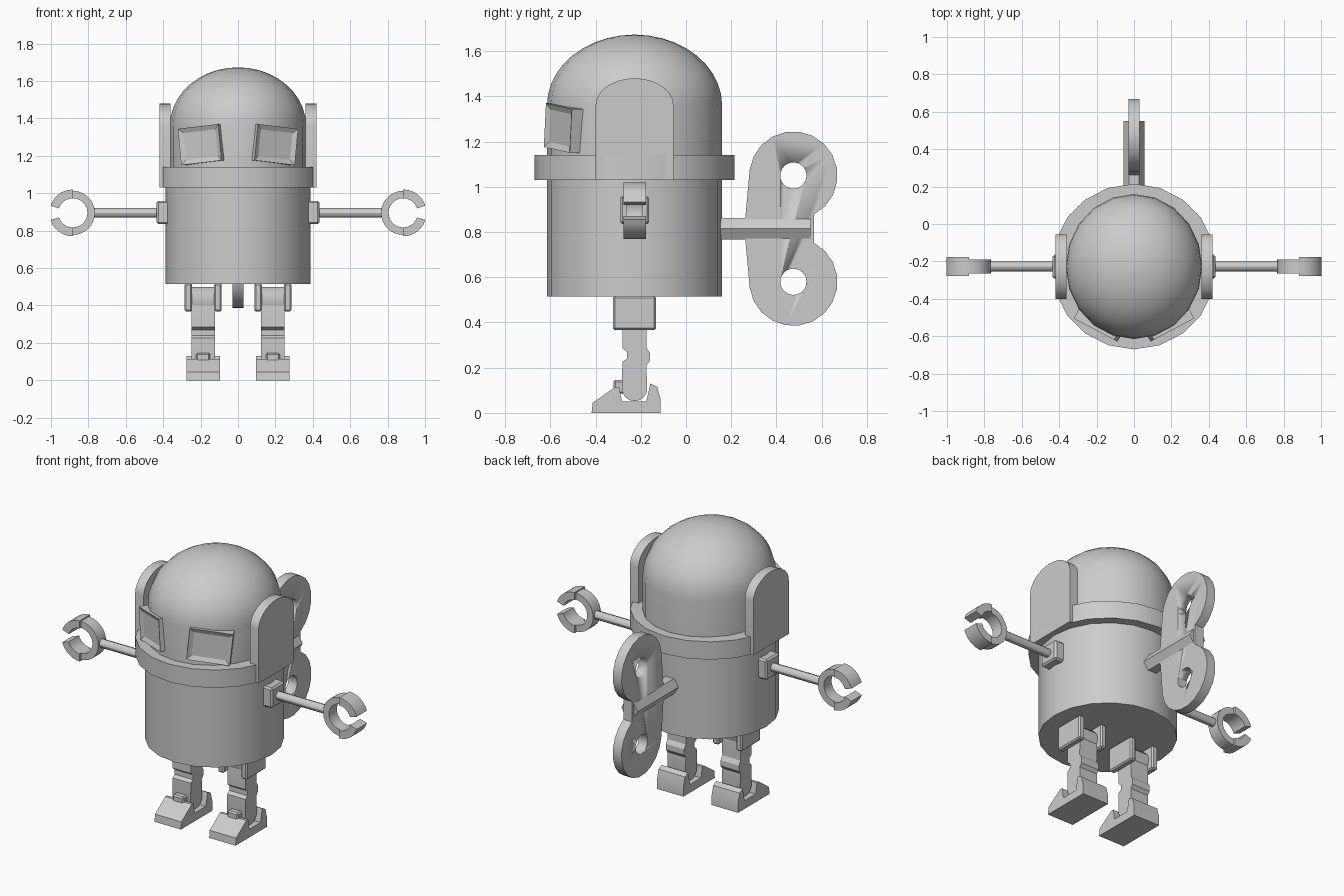
import bpy, bmesh
from math import sin, cos, pi, radians
from mathutils import Matrix, Vector

if "Cube" in bpy.data.objects:
    bpy.data.objects.remove(bpy.data.objects["Cube"])

CY = -0.2275  # shared depth axis of body, arms and legs

grey = bpy.data.materials.new("plain_grey")
grey.use_nodes = True
grey.diffuse_color = (0.6, 0.6, 0.6, 1)
grey.node_tree.nodes["Principled BSDF"].inputs["Base Color"].default_value = (0.6, 0.6, 0.6, 1)


def finish(name, bm, smooth=True):
    bmesh.ops.recalc_face_normals(bm, faces=bm.faces)
    mesh = bpy.data.meshes.new(name)
    bm.to_mesh(mesh)
    bm.free()
    mesh.materials.append(grey)
    ob = bpy.data.objects.new(name, mesh)
    bpy.context.collection.objects.link(ob)
    if smooth:
        bpy.ops.object.select_all(action="DESELECT")
        ob.select_set(True)
        bpy.context.view_layer.objects.active = ob
        bpy.ops.object.shade_smooth_by_angle(angle=radians(30))
    return ob


def lathe(name, profile, segs=20, sx=1.0, clamp=9.0):
    """Turn (radius, z) points around the body axis."""
    bm = bmesh.new()
    rings = []
    for r, z in profile:
        ring = []
        for i in range(segs):
            a = 2 * pi * i / segs
            x = max(-clamp, min(clamp, r * sx * cos(a)))
            ring.append(bm.verts.new((x, CY + r * sin(a), z)))
        rings.append(ring)
    for lo, hi in zip(rings, rings[1:]):
        for i in range(segs):
            j = (i + 1) % segs
            bm.faces.new((lo[i], lo[j], hi[j], hi[i]))
    bm.faces.new(rings[0])
    bm.faces.new(rings[-1])
    return finish(name, bm)


def prism(name, pts, axis, a, b):
    """Extrude a 2D outline along x (points are y, z) or y (points are x, z)."""
    bm = bmesh.new()
    place = (lambda p, t: (t, p[0], p[1])) if axis == "x" else (lambda p, t: (p[0], t, p[1]))
    lo = [bm.verts.new(place(p, a)) for p in pts]
    hi = [bm.verts.new(place(p, b)) for p in pts]
    bm.faces.new(lo)
    bm.faces.new(hi)
    for i in range(len(pts)):
        j = (i + 1) % len(pts)
        bm.faces.new((lo[i], lo[j], hi[j], hi[i]))
    return finish(name, bm)


def arc(cx, cz, r, start, end, n, rz=None):
    """Points on an arc, angles in degrees."""
    out = []
    for i in range(n + 1):
        t = radians(start + (end - start) * i / n)
        out.append((cx + r * cos(t), cz + (rz or r) * sin(t)))
    return out


def box(name, center, size, bevel=0.0):
    bm = bmesh.new()
    bmesh.ops.create_cube(bm, size=1)
    bmesh.ops.scale(bm, vec=size, verts=bm.verts)
    bmesh.ops.translate(bm, vec=center, verts=bm.verts)
    if bevel:
        bmesh.ops.bevel(bm, geom=bm.edges[:], offset=bevel, segments=1, affect="EDGES")
    return finish(name, bm, False)


def eye(name, s):
    """Tilted square frame with a sunken centre."""
    bm = bmesh.new()
    bmesh.ops.create_cube(bm, size=1)
    bmesh.ops.scale(bm, vec=(0.245, 0.07, 0.195), verts=bm.verts)
    bmesh.ops.translate(bm, vec=(0, 0.035, 0), verts=bm.verts)
    bm.normal_update()
    front = [f for f in bm.faces if f.normal.y < -0.9]
    bmesh.ops.inset_region(bm, faces=front, thickness=0.036)
    bmesh.ops.translate(bm, vec=(0, 0.012, 0), verts=front[0].verts)
    turn = Matrix.Rotation(s * radians(28), 4, "Z") @ Matrix.Rotation(s * radians(6), 4, "Y")
    bm.transform(Matrix.Translation((s * 0.205, -0.567, 1.26)) @ turn)
    return finish(name, bm, False)


# Body, collar and domed head
lathe("body", [(0.3875, 0.515), (0.3875, 1.04)])
lathe("collar", [(0.4425, 1.03), (0.4425, 1.14)], clamp=0.42)
dome = [(0.3875 * cos(t * pi / 20), 1.36 + 0.313 * sin(t * pi / 20)) for t in range(10)]
lathe("head", [(0.3875, 1.1)] + dome + [(0.005, 1.673)], sx=0.94)

# Wind-up key: hexagonal shaft and two-lobed handle with holes
prism("key_shaft", arc(0, 0.815, 0.055, 0, 300, 5), "y", 0.1, 0.55)
upper = arc(0.475, 1.05, 0.195, -62, 172, 13) + [(0.262, 0.86)]
lower = [(y, 1.63 - z) for y, z in reversed(upper)]
handle = prism("key_handle", upper + lower, "x", -0.03, 0.03)
for label, z in (("upper", 1.05), ("lower", 0.58)):
    cutter = prism(label + "_hole_cutter", arc(0.475, z, 0.058, 0, 345, 23), "x", -0.1, 0.1)
    cutter.hide_render = True
    cutter.hide_set(True)
    cutter.display_type = "WIRE"
    cut = handle.modifiers.new(label + "_hole", "BOOLEAN")
    cut.operation = "DIFFERENCE"
    cut.solver = "EXACT"
    cut.object = cutter

# Outlines of the leg and foot, as (depth from leg axis, height)
leg_side = (arc(0, 0.108, 0.056, 180, 360, 8)
            + [(0.052, 0.21), (0.068, 0.23), (0.068, 0.265), (0.052, 0.29)]
            + arc(0, 0.44, 0.054, 0, 180, 8)
            + [(-0.054, 0.285), (-0.034, 0.27), (-0.034, 0.24), (-0.054, 0.225)])
foot_side = [(-0.19, 0), (-0.185, 0.045), (-0.085, 0.115), (-0.068, 0.115), (-0.056, 0.05),
             (0.052, 0.05), (0.07, 0.13), (0.1, 0.115), (0.115, 0.06), (0.115, 0)]

for side, s in (("left", 1), ("right", -1)):
    # Head side
    eye(side + "_eye", s)
    pad = [(CY + 0.1725, 1.03)] + arc(CY, 1.36, 0.1725, 0, 180, 14, 0.12) + [(CY - 0.1725, 1.03)]
    prism(side + "_ear_pad", pad, "x", s * 0.362, s * 0.42)

    # Arm
    box(side + "_shoulder", (s * 0.395, CY, 0.897), (0.08, 0.128, 0.125), 0.01)
    prism(side + "_arm", [(CY + y, z) for y, z in arc(0, 0.895, 0.026, 0, 330, 11)],
          "x", s * 0.4, s * 0.79)

    # Open claw: thin inner half ring and two thicker jaws
    cx = 0.883
    parts = (("claw_base", 0.118, 90, 270, 14, 0.038),
             ("claw_upper_jaw", 0.125, 18, 90, 6, 0.05),
             ("claw_lower_jaw", 0.125, 270, 342, 6, 0.05))
    for part, r, a0, a1, n, half in parts:
        ring = arc(cx, 0.895, r, a0, a1, n) + arc(cx, 0.895, 0.078, a1, a0, n)
        prism(side + "_" + part, [(s * x, z) for x, z in ring], "y", CY - half, CY + half)

    # Hip bracket
    lx = s * 0.186
    for place, d in (("inner", -1), ("outer", 1)):
        box(f"{side}_hip_{place}_plate", (lx + s * d * 0.079, CY, 0.442),
            (0.04, 0.19, 0.15), 0.008)
    prism(side + "_hip_axle", [(CY + y, z) for y, z in arc(0, 0.435, 0.064, 0, 330, 11)],
          "x", lx - 0.07, lx + 0.07)

    # Leg and foot
    prism(side + "_leg", [(CY + y, z) for y, z in leg_side], "x", lx - 0.062, lx + 0.062)
    prism(side + "_foot", [(CY + y, z) for y, z in foot_side], "x", lx - 0.09, lx + 0.09)
    box(side + "_foot_tab", (lx, CY - 0.068, 0.115), (0.075, 0.05, 0.06), 0.008)
